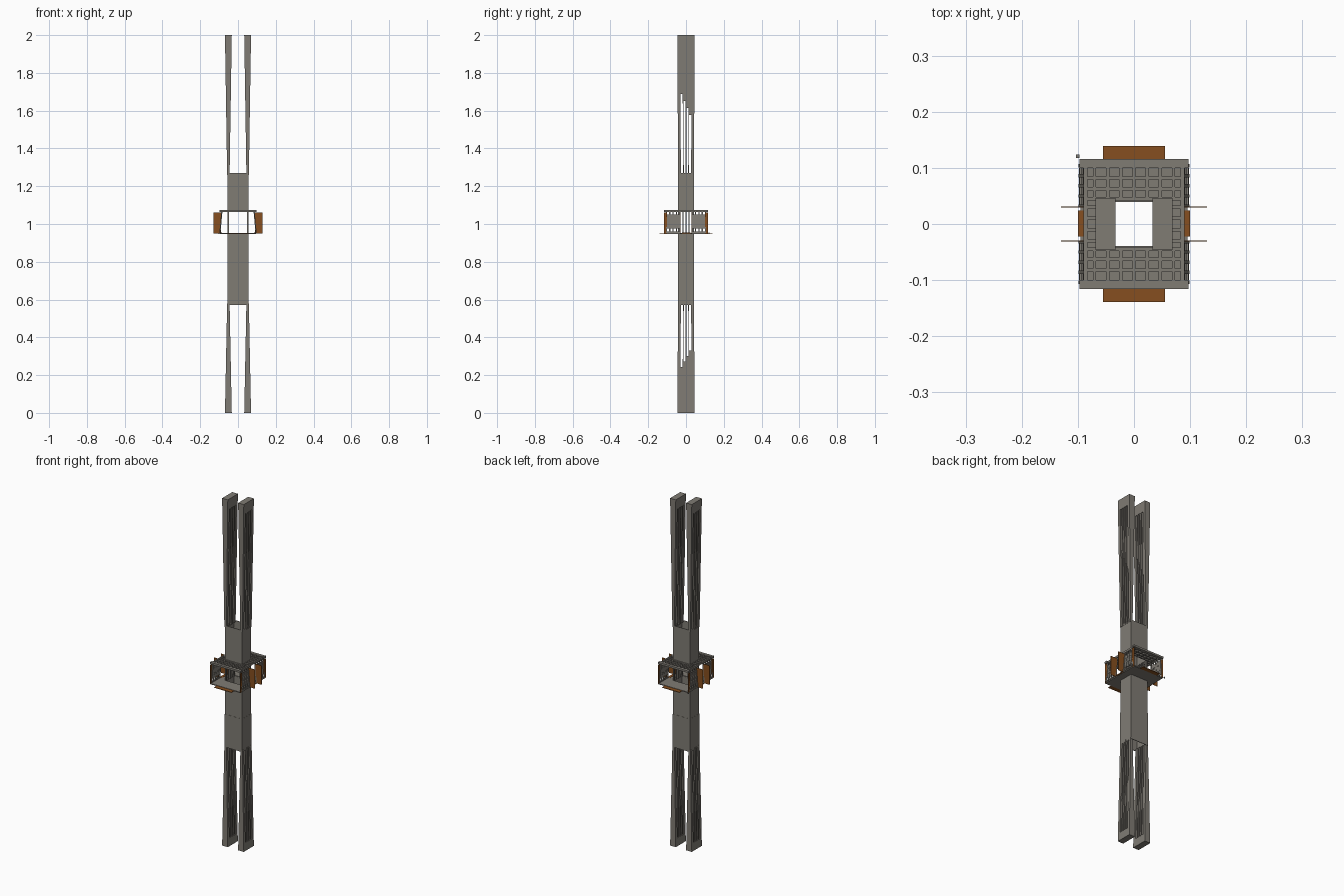
import bpy, bmesh
from mathutils import Vector

if "Cube" in bpy.data.objects:
    bpy.data.objects.remove(bpy.data.objects["Cube"])


def material(name, rgb):
    m = bpy.data.materials.new(name)
    m.diffuse_color = (*rgb, 1)
    m.use_nodes = True
    m.node_tree.nodes["Principled BSDF"].inputs["Base Color"].default_value = m.diffuse_color
    return m


GREY = material("warm grey", (0.215, 0.2, 0.175))
RUST = material("rust orange", (0.24, 0.078, 0.014))


def hexa(bm, lo, hi, z0, z1):
    """Tapered block: lo and hi are (x0, x1, y0, y1) at heights z0 and z1."""
    v = []
    for (x0, x1, y0, y1), z in ((lo, z0), (hi, z1)):
        v += [bm.verts.new(p) for p in
              ((x0, y0, z), (x1, y0, z), (x1, y1, z), (x0, y1, z))]
    for f in ((3, 2, 1, 0), (4, 5, 6, 7), (0, 1, 5, 4),
              (1, 2, 6, 5), (2, 3, 7, 6), (3, 0, 4, 7)):
        bm.faces.new([v[i] for i in f])


def box(bm, x0, x1, y0, y1, z0, z1):
    hexa(bm, (x0, x1, y0, y1), (x0, x1, y0, y1), z0, z1)


def finish(name, bm, mat):
    bmesh.ops.recalc_face_normals(bm, faces=bm.faces)
    me = bpy.data.meshes.new(name)
    bm.to_mesh(me)
    bm.free()
    me.materials.append(mat)
    ob = bpy.data.objects.new(name, me)
    bpy.context.collection.objects.link(ob)
    return ob


# Tapered slotted booms: thick at the tips, thin toward the middle
CX = 0.051


def boom(name, side, tip, root):
    bm = bmesh.new()

    def part(ya, yb, t0, t1, k=1.0):
        sec = []
        for t in (t0, t1):
            half = (0.018 - 0.0115 * t) * k
            s = 1 - 0.09 * t
            sec.append((side * CX - half, side * CX + half, ya * s, yb * s))
        hexa(bm, sec[0], sec[1], tip + (root - tip) * t0, tip + (root - tip) * t1)

    part(-0.046, 0.046, 0, 0.08)            # solid tip
    for s in (-1, 1):                       # edge rails
        part(min(s * 0.03, s * 0.046), max(s * 0.03, s * 0.046), 0.08, 1)
    for y in (-0.0155, 0, 0.0155):          # slats
        part(y - 0.0025, y + 0.0025, 0.08, 1)
    for i in range(4):                      # staggered infill in the slots
        y = -0.0225 + 0.015 * i
        part(y - 0.008, y + 0.008, 0.08, 0.42 + 0.05 * i, 0.7)
    finish(name, bm, GREY)


for side, sn in ((-1, "left"), (1, "right")):
    boom("lower_boom_" + sn, side, 0.0, 0.58)
    boom("upper_boom_" + sn, side, 2.0, 1.26)


# Hollow square sleeves around the middle
def sleeve(name, z0, z1, hx, hy, t=0.003):
    bm = bmesh.new()
    for s in (-1, 1):
        xa, xb = sorted((s * hx, s * (hx - t)))
        box(bm, xa, xb, -hy, hy, z0, z1)
        ya, yb = sorted((s * hy, s * (hy - t)))
        box(bm, -hx + t, hx - t, ya, yb, z0, z1)
    finish(name, bm, GREY)


sleeve("lower_sleeve_collar", 0.57, 0.76, 0.056, 0.043)
sleeve("lower_sleeve", 0.76, 0.95, 0.055, 0.042)
sleeve("upper_sleeve", 1.07, 1.27, 0.055, 0.042)

# Thin posts crossing the open cabin
bm = bmesh.new()
for s in (-1, 1):
    for y in (-0.037, -0.0155, 0, 0.0155, 0.037):
        w = 0.005 if abs(y) > 0.03 else 0.0025
        box(bm, s * CX - 0.004, s * CX + 0.004, y - w, y + w, 0.95, 1.07)
finish("cabin_posts", bm, GREY)

# Cabin floor: plate with a square opening
bm = bmesh.new()
for s in (-1, 1):
    ya, yb = sorted((s * 0.04, s * 0.115))
    box(bm, -0.095, 0.095, ya, yb, 0.948, 0.953)
    xa, xb = sorted((s * 0.053, s * 0.095))
    box(bm, xa, xb, -0.04, 0.04, 0.948, 0.953)
finish("cabin_floor", bm, GREY)

# Cabin roof: border strips and an open lattice around the shaft
bm = bmesh.new()
Z0, Z1 = 1.064, 1.075
for s in (-1, 1):
    ya, yb = sorted((s * 0.1, s * 0.116))
    box(bm, -0.097, 0.097, ya, yb, Z0, Z1)
    xa, xb = sorted((s * 0.083, s * 0.09))
    box(bm, xa, xb, -0.1, 0.1, Z0, Z1)
    for y in (0.045, 0.063, 0.082):
        box(bm, -0.083, 0.083, s * y - 0.003, s * y + 0.003, Z0, Z1)
    for i in range(-3, 4):
        x = i * 0.0235
        ya, yb = sorted((s * 0.045, s * 0.1))
        box(bm, x - 0.003, x + 0.003, ya, yb, Z0, Z1)
    for y in (-0.03, -0.01, 0.01, 0.03):
        xa, xb = sorted((s * 0.054, s * 0.084))
        box(bm, xa, xb, y - 0.003, y + 0.003, Z0, Z1)
finish("cabin_roof_lattice", bm, GREY)

# Leaning side walls with ribs, open in the centre
bm = bmesh.new()


def wall(sx, a, b, y0, y1, z0=0.953, z1=1.065):
    def sec(z):
        x = 0.096 - 0.09 * (z - 0.95)
        xa, xb = sorted((sx * (x + a), sx * (x + b)))
        return (xa, xb, y0, y1)
    hexa(bm, sec(z0), sec(z1), z0, z1)


for sx in (-1, 1):
    for sy in (-1, 1):
        ya, yb = sorted((sy * 0.03, sy * 0.1))
        wall(sx, -0.002, 0, ya, yb, 0.975, 1.05)
        for y in (0.032, 0.05, 0.068, 0.086, 0.104):
            wall(sx, -0.003, 0.003, sy * y - 0.003, sy * y + 0.003)
        for z in (0.953, 1.0, 1.03):
            wall(sx, -0.003, 0.002, ya, yb, z, z + 0.006)
finish("cabin_side_walls", bm, GREY)

# Orange fins and end strips on the sides, sills in the side openings
bm = bmesh.new()
for s in (-1, 1):
    xa, xb = sorted((s * 0.09, s * 0.13))
    for y in (-0.03, 0.03):
        box(bm, xa, xb, y - 0.001, y + 0.001, 0.95, 1.06)
    xa, xb = sorted((s * 0.094, s * 0.096))
    for sy in (-1, 1):
        ya, yb = sorted((sy * 0.1, sy * 0.116))
        box(bm, xa, xb, ya, yb, 0.95, 1.06)
    xa, xb = sorted((s * 0.084, s * 0.1))
    box(bm, xa, xb, -0.022, 0.024, 0.95, 0.954)
finish("side_fins", bm, RUST)

# Orange flaps at floor level, front and back
for s, n in ((-1, "front"), (1, "back")):
    bm = bmesh.new()
    ya, yb = sorted((s * 0.115, s * 0.139))
    box(bm, -0.055, 0.055, ya, yb, 0.948, 0.951)
    finish(n + "_flap", bm, RUST)

# Small corner stud
bm = bmesh.new()
box(bm, -0.103, -0.097, 0.118, 0.124, 0.948, 0.954)
finish("corner_stud", bm, GREY)
